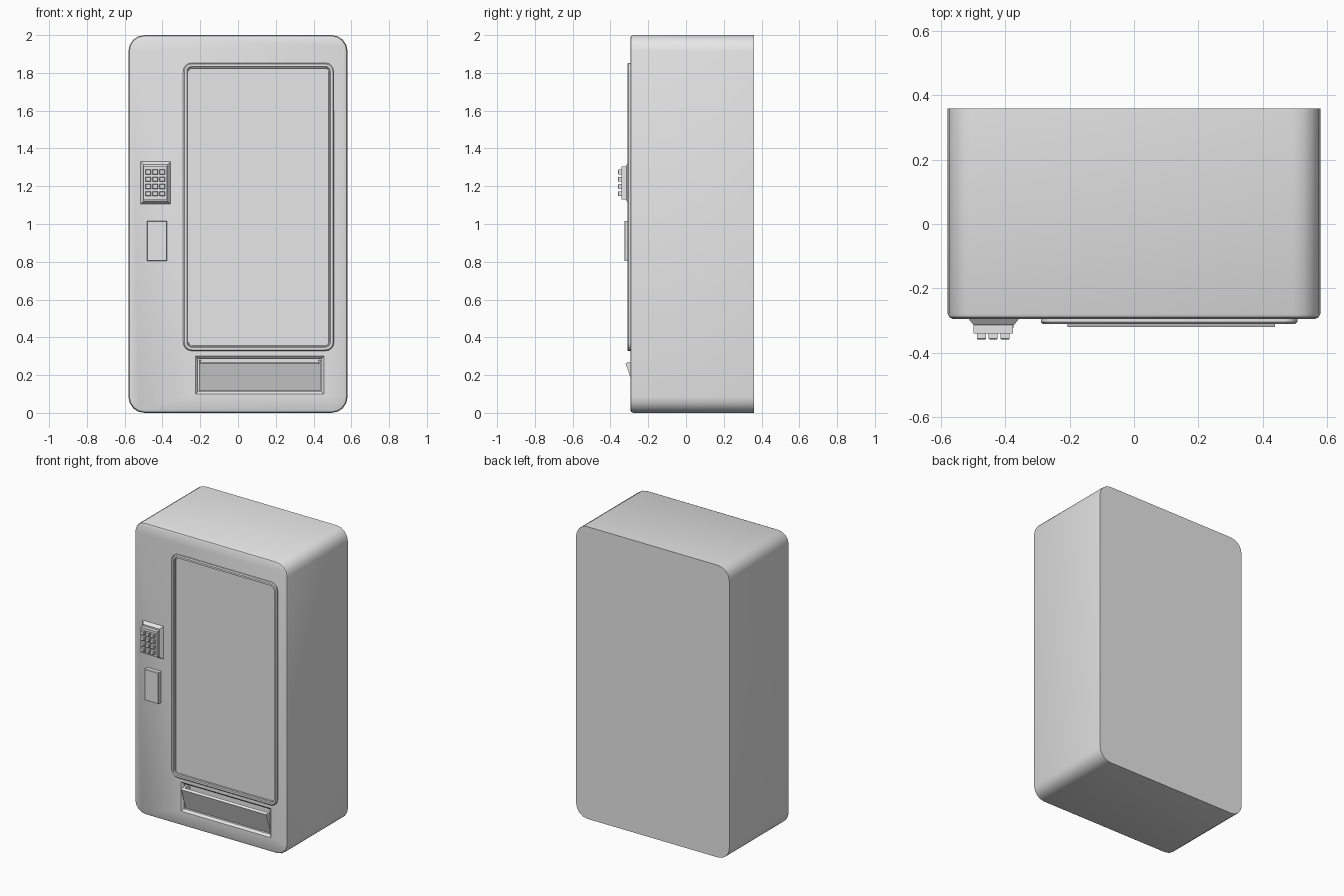
import bpy, bmesh
from math import sin, cos, pi, radians

cube = bpy.data.objects.get("Cube")
if cube:
    bpy.data.objects.remove(cube, do_unlink=True)

grey = bpy.data.materials.new("plain grey")
grey.use_nodes = True
grey.diffuse_color = (0.8, 0.8, 0.8, 1)
grey.node_tree.nodes["Principled BSDF"].inputs["Base Color"].default_value = (0.8, 0.8, 0.8, 1)


def finish(name, bm, angle=40):
    bmesh.ops.recalc_face_normals(bm, faces=bm.faces)
    mesh = bpy.data.meshes.new(name)
    bm.to_mesh(mesh)
    bm.free()
    ob = bpy.data.objects.new(name, mesh)
    bpy.context.collection.objects.link(ob)
    mesh.materials.append(grey)
    smooth(ob, angle)
    return ob


def smooth(ob, angle):
    bpy.ops.object.select_all(action="DESELECT")
    ob.select_set(True)
    bpy.context.view_layer.objects.active = ob
    bpy.ops.object.shade_smooth_by_angle(angle=radians(angle))


def ring(bm, rect, inset, r, y, seg=4):
    """Rounded rectangle of vertices facing the front at depth y."""
    x0, x1, z0, z1 = rect
    x0, x1, z0, z1 = x0 + inset, x1 - inset, z0 + inset, z1 - inset
    if r <= 0:
        pts = [(x1, z1), (x0, z1), (x0, z0), (x1, z0)]
    else:
        pts = []
        centres = [(x1 - r, z1 - r), (x0 + r, z1 - r), (x0 + r, z0 + r), (x1 - r, z0 + r)]
        for q, (cx, cz) in enumerate(centres):
            for i in range(seg + 1):
                a = (q + i / seg) * pi / 2
                pts.append((cx + r * cos(a), cz + r * sin(a)))
    return [bm.verts.new((x, y, z)) for x, z in pts]


def loft(name, rect, steps, r=0, angle=40):
    """Skin a stack of (inset, y) rings from back to front and cap the ends."""
    bm = bmesh.new()
    rings = [ring(bm, rect, i, max(r - i, 0.004) if r else 0, y) for i, y in steps]
    for a, b in zip(rings, rings[1:]):
        for k in range(len(a)):
            n = (k + 1) % len(a)
            bm.faces.new((a[k], a[n], b[n], b[k]))
    bm.faces.new(rings[0])
    bm.faces.new(rings[-1])
    return finish(name, bm, angle)


def prism(name, profile, x0, x1):
    """Extrude a (y, z) profile sideways."""
    bm = bmesh.new()
    ends = [[bm.verts.new((x, y, z)) for y, z in profile] for x in (x0, x1)]
    for k in range(len(profile)):
        n = (k + 1) % len(profile)
        bm.faces.new((ends[0][k], ends[0][n], ends[1][n], ends[1][k]))
    for end in ends:
        bm.faces.new(end)
    return finish(name, bm, 30)


FRONT = -0.295

# Cabinet with rounded upright corners and a softened front edge
cabinet = loft("cabinet", (-0.58, 0.58, 0, 2),
               [(0, 0.36), (0, FRONT + 0.016), (0.005, FRONT + 0.005), (0.016, FRONT)], 0.085)

# Recess for the delivery tray
cutter = loft("tray_recess_cutter", (-0.225, 0.455, 0.1, 0.3),
              [(0.014, FRONT + 0.06), (0.014, FRONT + 0.014), (0, FRONT), (0, FRONT - 0.02)])
cutter.hide_render = True
cutter.hide_viewport = True
cut = cabinet.modifiers.new("tray recess", "BOOLEAN")
cut.object = cutter
cut.solver = "EXACT"

# Delivery flap, leaning outward, with closed ends
prism("delivery_flap", [(-0.268, 0.115), (-0.32, 0.262), (-0.302, 0.27), (-0.25, 0.115)], -0.207, 0.438)
for side, x in (("right", -0.207), ("left", 0.426)):
    prism("flap_end_" + side, [(-0.268, 0.115), (-0.318, 0.262), (-0.24, 0.28), (-0.24, 0.115)], x, x + 0.012)

# Display window: raised frame with a stepped lip and a set-back pane
loft("window", (-0.29, 0.508, 0.328, 1.853),
     [(0, -0.28), (0, -0.305), (0.006, -0.311), (0.019, -0.311),
      (0.023, -0.304), (0.027, -0.304), (0.029, -0.298)], 0.045, 35)

# Card reader plate
loft("card_reader", (-0.481, -0.375, 0.803, 1.017),
     [(0, -0.28), (0, -0.322), (0.003, -0.326)], angle=30)

# Keypad: sloped base, raised plate and a grid of keys
loft("keypad_base", (-0.515, -0.358, 1.105, 1.33),
     [(0, -0.28), (0, FRONT), (0.016, -0.315)], angle=20)
loft("keypad_plate", (-0.5, -0.376, 1.13, 1.304),
     [(0, -0.3), (0, -0.341)], angle=20)
for row in range(4):
    for col in range(3):
        x, z = -0.475 + col * 0.037, 1.16 + row * 0.0385
        loft(f"key_{row + 1}_{col + 1}", (x - 0.014, x + 0.014, z - 0.013, z + 0.013),
             [(0, -0.335), (0, -0.357), (0.003, -0.36)], angle=20)
